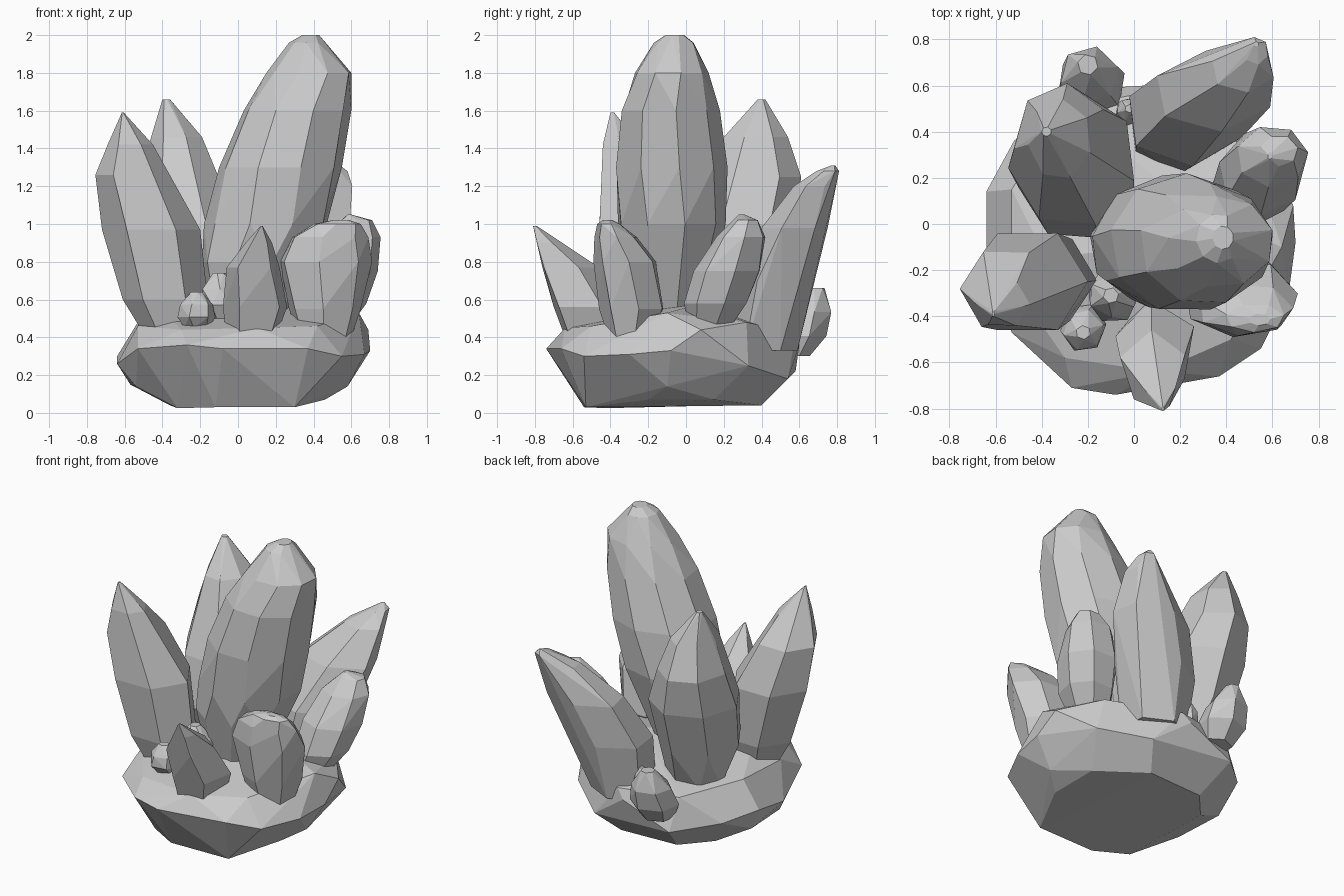
import bpy, bmesh, math, random

random.seed(4)


def hull_object(name, points):
    bm = bmesh.new()
    for p in points:
        bm.verts.new(p)
    bmesh.ops.convex_hull(bm, input=bm.verts[:])
    loose = [v for v in bm.verts if not v.link_faces]
    bmesh.ops.delete(bm, geom=loose, context='VERTS')
    # merge nearly coplanar triangles into broad crystal facets
    bmesh.ops.dissolve_limit(bm, angle_limit=math.radians(7),
                             verts=bm.verts[:], edges=bm.edges[:])
    bmesh.ops.recalc_face_normals(bm, faces=bm.faces[:])
    me = bpy.data.meshes.new(name)
    bm.to_mesh(me)
    bm.free()
    ob = bpy.data.objects.new(name, me)
    bpy.context.collection.objects.link(ob)
    return ob


def crystal(name, rings, sides=6, phase=0.3, twist=0.12):
    """rings: (z, x min, x max, y min, y max); each polygon fills its bounds."""
    pts = []
    for z, x0, x1, y0, y1 in rings:
        ph = phase + random.uniform(-twist, twist)
        poly = [(math.cos(ph + math.tau * i / sides),
                 math.sin(ph + math.tau * i / sides)) for i in range(sides)]
        mx = [min(p[0] for p in poly), max(p[0] for p in poly)]
        my = [min(p[1] for p in poly), max(p[1] for p in poly)]
        for u, v in poly:
            pts.append((x0 + (x1 - x0) * (u - mx[0]) / (mx[1] - mx[0]),
                        y0 + (y1 - y0) * (v - my[0]) / (my[1] - my[0]), z))
    return hull_object(name, pts)


# base rock: underside, belt and upper rim
under = [(-.32, -.42, .025), (-.12, -.54, .03), (.3, -.53, .03), (.46, -.2, .07),
         (.46, .15, .07), (.2, .4, .04), (-.2, .38, .04), (-.36, .2, .04), (.1, 0, 0)]
belt = [(-.64, -.12, .26), (-.57, .12, .15), (-.53, -.47, .34), (-.27, -.71, .36),
        (-.08, -.74, .34), (.37, -.66, .34), (.55, -.54, .3),
        (.67, -.3, .31), (.7, -.08, .33), (.69, .08, .44), (.57, .33, .25),
        (.3, .54, .18), (.05, .6, .36), (-.28, .58, .22), (-.52, .36, .26),
        (-.64, .14, .3), (.58, -.1, .14), (-.54, -.22, .14)]
rim = [(-.53, -.25, .46), (-.3, -.58, .44), (.1, -.64, .45), (.42, -.5, .46),
       (.64, -.1, .53), (.5, .32, .48), (.1, .58, .42), (-.3, .5, .43),
       (-.53, .15, .48), (-.38, -.15, .53), (0, -.1, .57), (.3, .05, .57)]
hull_object("base_rock", under + belt + rim)

# tall main crystal
crystal("main_crystal", [
    (.4, -.12, .2, -.22, .05), (.8, -.19, .38, -.33, .14),
    (1.0, -.18, .47, -.36, .21), (1.3, -.1, .55, -.37, .22),
    (1.6, .03, .6, -.34, .18), (1.8, .15, .6, -.27, .12),
    (1.96, .27, .46, -.17, .04), (2.0, .34, .43, -.11, -.01)], 9, .3, .2)

# large leaning crystals
crystal("left_crystal", [
    (.42, -.5, -.2, -.36, -.12), (.6, -.61, -.16, -.42, -.06),
    (.97, -.72, -.2, -.46, -.04), (1.26, -.755, -.36, -.45, -.12),
    (1.42, -.69, -.45, -.44, -.25), (1.59, -.615, -.605, -.4, -.38)], 6, 0, .05)
crystal("back_left_crystal", [
    (.42, -.4, -.05, .05, .35), (.7, -.5, 0, -.06, .48),
    (1.0, -.545, 0, 0, .58), (1.25, -.52, -.11, .12, .61),
    (1.46, -.46, -.19, .2, .54), (1.66, -.4, -.36, .38, .42)], 7, .5)
crystal("back_right_crystal", [
    (.33, 0, .36, .21, .59), (.7, -.02, .47, .25, .68),
    (.98, .1, .59, .4, .75), (1.2, .34, .605, .57, .77),
    (1.28, .48, .58, .69, .81), (1.31, .52, .54, .77, .79)], 6, .6)

# medium crystals
crystal("right_crystal", [
    (.4, .33, .55, .02, .2), (.58, .35, .68, -.01, .32),
    (.75, .37, .74, .04, .39), (.93, .45, .755, .16, .42),
    (1.02, .55, .71, .25, .38), (1.05, .58, .6, .28, .31)], 7, .2)
crystal("front_right_crystal", [
    (.4, .32, .6, -.41, -.19), (.55, .27, .65, -.46, -.12),
    (.8, .22, .71, -.49, -.16), (.93, .29, .69, -.485, -.26),
    (1.0, .4, .65, -.47, -.35), (1.02, .5, .59, -.44, -.39)], 7, .1)
crystal("front_crystal", [
    (.4, -.06, .2, -.64, -.32), (.56, -.08, .26, -.7, -.33),
    (.77, -.06, .22, -.76, -.46), (.9, .04, .18, -.79, -.66),
    (.99, .12, .13, -.81, -.79)], 5, .35)

# small nodules between the crystals: (name, base centre, radius, height, lean)
nodules = [("front_nodule", (-.22, -.44, .45), .1, .19, (0, -.03)),
           ("inner_nodule", (-.08, -.31, .5), .11, .24, (-.02, 0)),
           ("back_nodule", (-.18, .56, .3), .145, .36, (-.02, .13)),
           ("tiny_back_nodule", (-.02, .48, .4), .06, .16, (0, .02))]
for name, (x, y, z), r, h, (lx, ly) in nodules:
    rings = []
    for t, k in [(0, .65), (.3, 1), (.65, .86), (1, .3)]:
        cx, cy = x + lx * t, y + ly * t
        rings.append((z + h * t, cx - r * k, cx + r * k, cy - r * k, cy + r * k))
    crystal(name, rings, 6, .4, .4)
